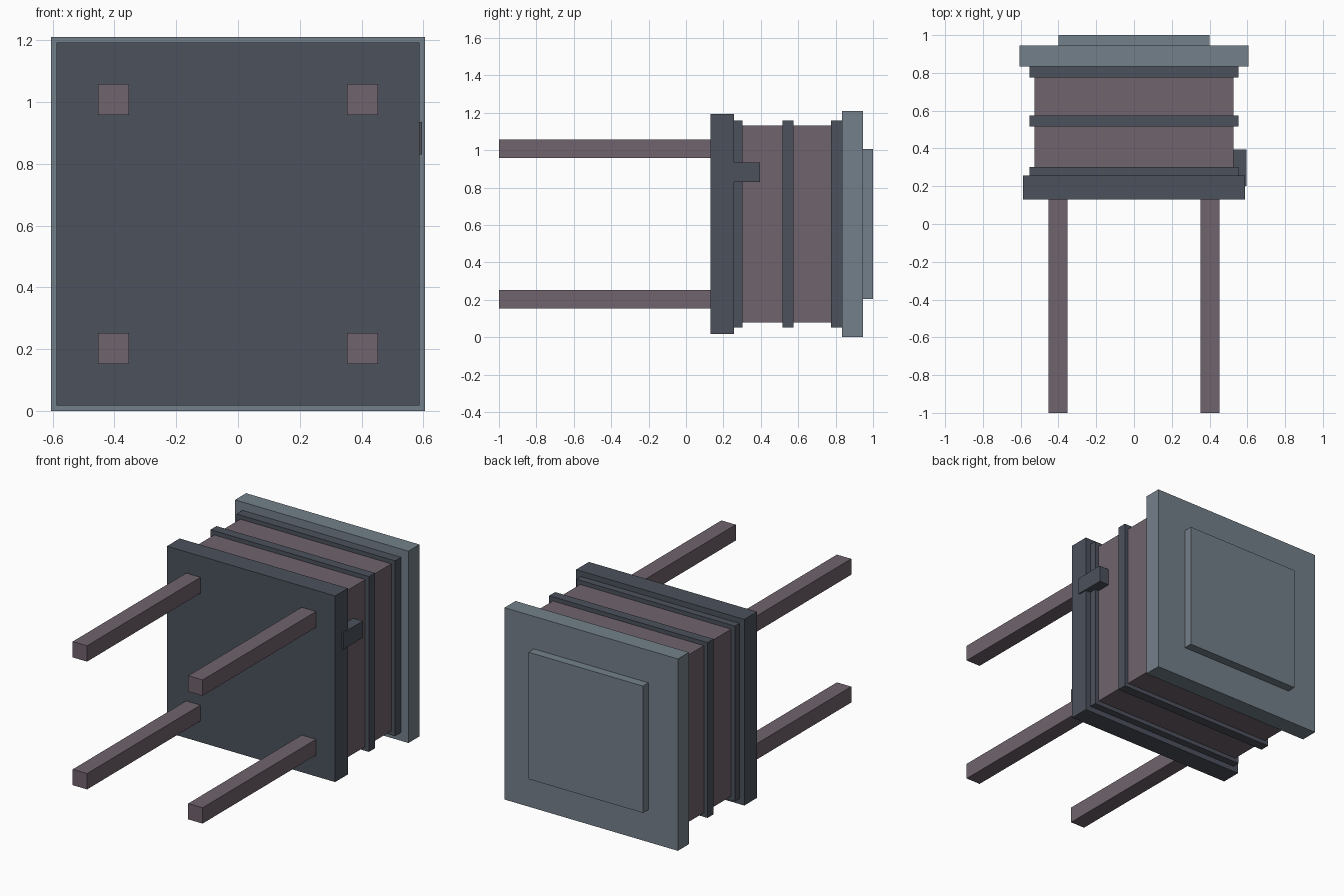
import bpy
import bmesh
from mathutils import Matrix, Vector

if "Cube" in bpy.data.objects:
    bpy.data.objects.remove(bpy.data.objects["Cube"], do_unlink=True)


def linear(c):
    c /= 255
    return c / 12.92 if c <= 0.04045 else ((c + 0.055) / 1.055) ** 2.4


def material(name, rgb):
    mat = bpy.data.materials.new(name)
    mat.use_nodes = True
    colour = [linear(c) for c in rgb] + [1]
    mat.diffuse_color = colour
    mat.node_tree.nodes["Principled BSDF"].inputs["Base Color"].default_value = colour
    return mat


dark = material("dark slate", (76, 81, 92))
mauve = material("dull mauve", (112, 99, 109))
grey = material("blue grey", (116, 128, 138))

MID = 0.605  # height of the long axis


def box(name, x, y, z, mat):
    """Box spanning the (low, high) pairs x, y and z."""
    spans = (x, y, z)
    centre = Vector([(a + b) / 2 for a, b in spans])
    size = Vector([b - a for a, b in spans])
    bm = bmesh.new()
    bmesh.ops.create_cube(bm, size=1, matrix=Matrix.Diagonal(size.to_4d()))
    mesh = bpy.data.meshes.new(name)
    bm.to_mesh(mesh)
    bm.free()
    mesh.materials.append(mat)
    obj = bpy.data.objects.new(name, mesh)
    obj.location = centre
    bpy.context.collection.objects.link(obj)
    return obj


def slab(name, half, y, mat):
    """Square slab centred on the long axis."""
    return box(name, (-half, half), y, (MID - half, MID + half), mat)


# Body and the bands around it
slab("body", 0.527, (0.2, 0.88), mauve)
slab("front_band", 0.553, (0.24, 0.303), dark)
slab("middle_band", 0.553, (0.515, 0.575), dark)
slab("back_band", 0.553, (0.775, 0.84), dark)

# End plates
slab("front_plate", 0.587, (0.13, 0.257), dark)
slab("back_plate", 0.605, (0.835, 0.945), grey)
slab("back_panel", 0.4, (0.94, 1.0), grey)

# Latch on the left side
box("latch", (0.5, 0.595), (0.2, 0.395), (0.83, 0.935), dark)

# Four legs pointing forward
for side, sx in (("left", 1), ("right", -1)):
    for level, sz in (("upper", 1), ("lower", -1)):
        x, z = sx * 0.403, MID + sz * 0.403
        box(f"{level}_{side}_leg", (x - 0.05, x + 0.05), (-1.0, 0.15),
            (z - 0.05, z + 0.05), mauve)
